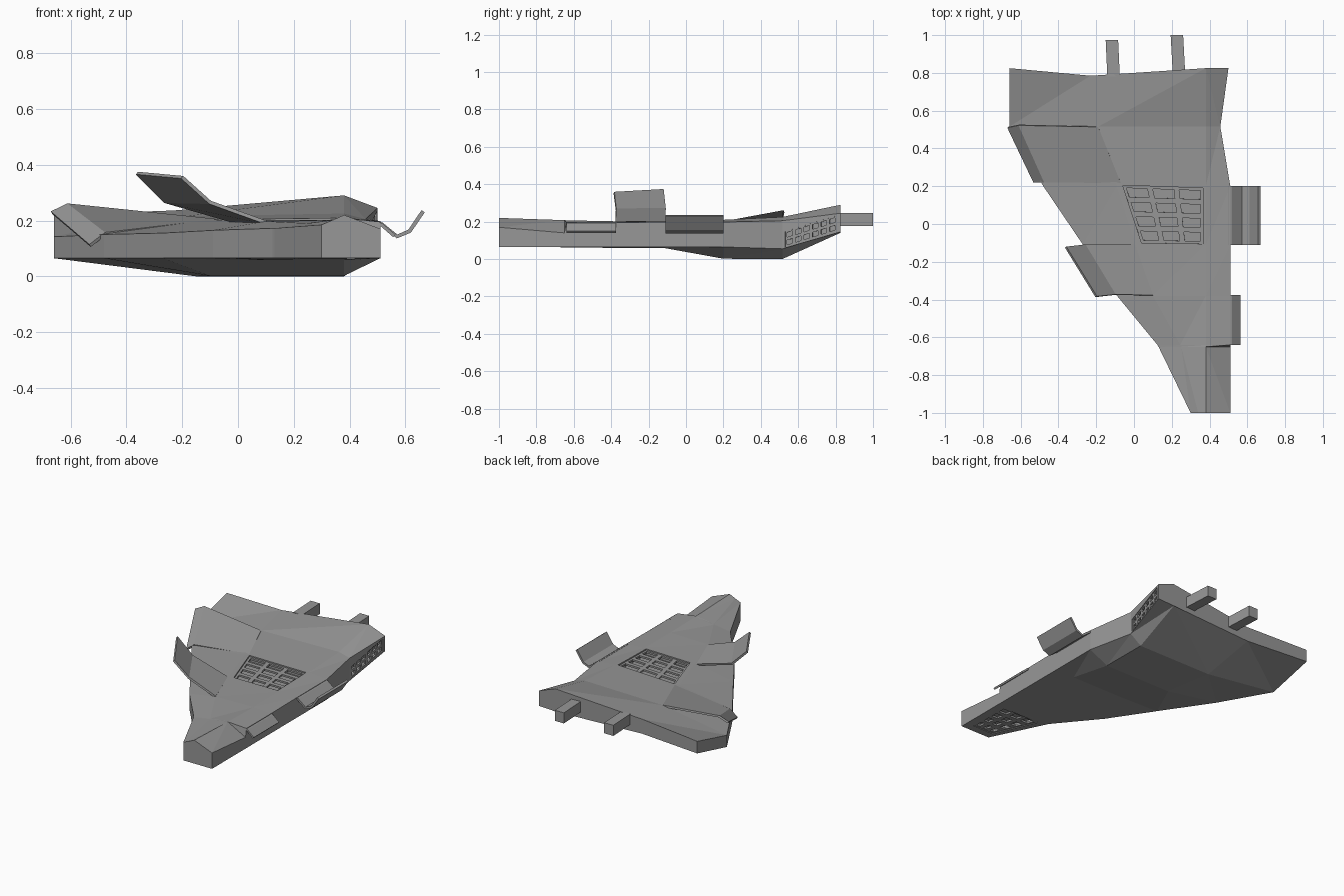
import bpy, bmesh
from mathutils import Vector as V

if "Cube" in bpy.data.objects:
    bpy.data.objects.remove(bpy.data.objects["Cube"])

grey = bpy.data.materials.new("mid_grey")
grey.diffuse_color = (.31, .31, .31, 1)
grey.use_nodes = True
grey.node_tree.nodes["Principled BSDF"].inputs["Base Color"].default_value = grey.diffuse_color


def add(name, bm):
    me = bpy.data.meshes.new(name)
    bm.to_mesh(me)
    bm.free()
    me.materials.append(grey)
    ob = bpy.data.objects.new(name, me)
    bpy.context.collection.objects.link(ob)
    return ob


def make(name, verts, faces, split=False):
    bm = bmesh.new()
    vs = [bm.verts.new(v) for v in verts]
    for f in faces:
        bm.faces.new([vs[i] for i in f])
    bmesh.ops.recalc_face_normals(bm, faces=bm.faces[:])
    if split:
        bmesh.ops.triangulate(bm, faces=[f for f in bm.faces if len(f.verts) == 4])
    return add(name, bm)


def loft(name, rings, split=False):
    n = len(rings[0])
    verts = [p for r in rings for p in r]
    faces = [(i * n + j, i * n + (j + 1) % n, (i + 1) * n + (j + 1) % n, (i + 1) * n + j)
             for i in range(len(rings) - 1) for j in range(n)]
    faces += [tuple(range(n)), tuple(range(len(verts) - n, len(verts)))]
    return make(name, verts, faces, split)


# Hull stations from nose to stern:
# y, left x, left bottom z, left top z, shoulder x, z, ridge z, right x, right top z, right bottom z, keel x, keel z
stations = [
    (-1.00, .30, .065, .185, .34, .202, .220, .51, .17, .065, .36, .065),
    (-0.65, .13, .065, .172, .25, .190, .208, .51, .14, .065, .25, .062),
    (-0.64, .124, .065, .172, .245, .190, .207, .51, .195, .065, .245, .062),
    (-0.38, -.09, .065, .165, .10, .197, .202, .51, .195, .065, .12, .060),
    (-0.11, -.27, .065, .155, .01, .200, .203, .51, .198, .065, .02, .058),
    (0.20, -.48, .065, .150, -.09, .203, .210, .51, .198, .065, -.10, .002),
    (0.515, -.66, .065, .142, -.19, .215, .225, .457, .205, .055, -.15, 0),
    (0.825, -.66, .140, .220, -.23, .236, .290, .50, .245, .145, -.23, .140),
]
rings = []
for k, (y, xl, bl, tl, xm, zm, zr, xr, tr, br, xk, zk) in enumerate(stations):
    mid = y - .04 if k == len(stations) - 1 else y
    rings.append([(xl, y, bl), (xl, y, tl), (xm, mid, zm), (.38, y, zr),
                  (xr, y, tr), (xr, y, br), (.38, y, zk), (xk, mid, zk)])
hull = loft("hull", rings, split=True)


# Recessed vent: pocket cut into the hull with a slotted plate inside
def vent(name, corners, cols, rows, depth, border, sink, t=.012):
    a, b, c, d = [V(p) for p in corners]
    n = (b - a).cross(d - a).normalized()
    cut = loft(name + "_cutter", [[p + n * .03 for p in (a, b, c, d)],
                                  [p - n * depth for p in (a, b, c, d)]])
    cut.hide_render = True
    cut.hide_viewport = True
    m = hull.modifiers.new(name + "_pocket", 'BOOLEAN')
    m.object, m.operation, m.solver = cut, 'DIFFERENCE', 'EXACT'
    bm = bmesh.new()
    grid = [[bm.verts.new(a.lerp(b, i / cols).lerp(d.lerp(c, i / cols), j / rows) - n * sink)
             for i in range(cols + 1)] for j in range(rows + 1)]
    cells = [bm.faces.new((grid[j][i], grid[j][i + 1], grid[j + 1][i + 1], grid[j + 1][i]))
             for j in range(rows) for i in range(cols)]
    bm.normal_update()
    bmesh.ops.inset_individual(bm, faces=cells, thickness=border, use_even_offset=True)
    bmesh.ops.delete(bm, geom=cells, context='FACES')
    s = add(name, bm).modifiers.new("thickness", 'SOLIDIFY')
    s.thickness, s.offset = t, 0


vent("deck_vent", [(.04, -.10, .2), (.365, -.105, .203), (.365, .19, .209), (-.06, .205, .203)],
     3, 4, .04, .014, .014)
vent("stern_side_vent", [(.461, .53, .065), (.4965, .805, .15), (.4965, .805, .232), (.461, .53, .148)],
     6, 2, .04, .008, .012)
vent("nose_belly_vent", [(.19, -.67, .062), (.46, -.67, .062), (.46, -.95, .064), (.31, -.95, .064)],
     3, 4, .035, .014, .011)


# Thin folded panels, given by their front and rear edges
def panel(name, front, rear, t):
    n = len(front)
    ob = make(name, front + rear, [(i, i + 1, n + i + 1, n + i) for i in range(n - 1)])
    s = ob.modifiers.new("thickness", 'SOLIDIFY')
    s.thickness, s.offset = t, 0


def straight_panel(name, profile, y0, y1, t):
    panel(name, [(x, y0, z) for x, z in profile], [(x, y1, z) for x, z in profile], t)


panel("raised_left_fin",
      [(.10, -.378, .193), (-.10, -.374, .265), (-.20, -.385, .355)],
      [(.00, -.11, .193), (-.26, -.11, .268), (-.362, -.122, .370)], .013)
panel("left_rear_flap",
      [(-.07, .218, .199), (-.475, .222, .152), (-.53, .222, .11)],
      [(-.19, .515, .210), (-.61, .524, .256), (-.668, .512, .228)], .012)
straight_panel("right_wing_flap",
               [(.495, .193), (.515, .186), (.57, .143), (.615, .162), (.663, .233)], -.11, .2, .014)
straight_panel("right_nose_flap", [(.495, .190), (.515, .184), (.56, .145)], -.64, -.375, .012)

# Exhaust blocks at the stern
for name, x0, x1, y0, y1 in (("left_exhaust", -.108, -.117, .78, .975),
                             ("right_exhaust", .238, .227, .8, 1.0)):
    loft(name, [[(x - .033, y, .177), (x + .033, y, .177), (x + .033, y, .247), (x - .033, y, .247)]
                for x, y in ((x0, y0), (x1, y1))])
